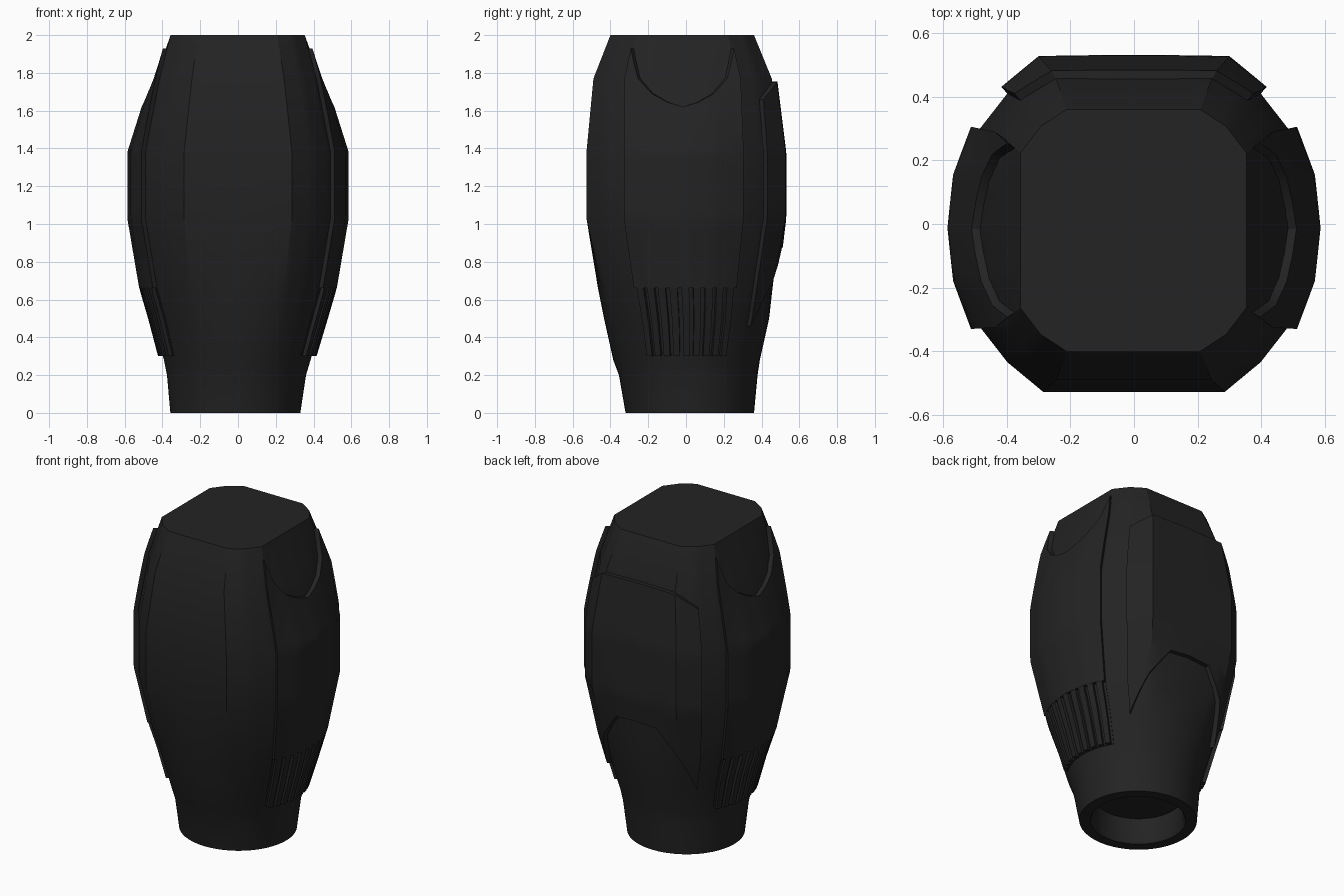
import bpy, bmesh, math
from mathutils import Vector

cube = bpy.data.objects.get("Cube")
if cube:
    bpy.data.objects.remove(cube)

mat = bpy.data.materials.new("matte_black")
mat.use_nodes = True
COLOUR = (0.017, 0.017, 0.017, 1)
mat.diffuse_color = COLOUR
bsdf = mat.node_tree.nodes["Principled BSDF"]
bsdf.inputs["Base Color"].default_value = COLOUR
bsdf.inputs["Roughness"].default_value = 0.6

# Quarter cross-sections, from the side (x axis) round to the back (y axis)
ROUND = [0, 16.5, 32, 47, 61, 90]
BULGE = [(1, 0), (.97, .31), (.875, .59), (.71, .82), (.51, 1), (0, 1)]
BOXY = [(1, 0), (1, .34), (1, .64), (.82, .86), (.59, 1), (0, 1)]

# z, centre x, centre y, half width, half depth, roundness, boxiness
SECTIONS = [
    (0, -.014, .02, .344, .34, 1, 0),
    (.2, -.008, .012, .368, .367, 1, 0),
    (.28, -.004, .003, .388, .388, 1, 0),
    (.5, 0, .003, .45, .437, .8, 0),
    (.66, 0, -.004, .497, .462, .5, 0),
    (1.03, 0, -.012, .56, .515, 0, 0),
    (1.38, 0, -.012, .56, .515, 0, 0),
    (1.77, 0, -.018, .437, .472, 0, .6),
    (2, -.002, -.02, .355, .38, 0, 1),
]
SUB = 4


def interp(points, x):
    """Piecewise linear lookup in a list of (x, value) pairs."""
    for (x0, a), (x1, b) in zip(points, points[1:]):
        if x <= x1:
            return a + (b - a) * (x - x0) / (x1 - x0)
    return points[-1][1]


def surface(u, z, offset=0):
    """Body surface; u runs 0-20 round: left side 0, back 5, right 10, front 15."""
    _, cx, cy, hx, hy, rnd, box = [
        interp([(s[0], s[k]) for s in SECTIONS], z) for k in range(7)]
    u %= 20
    quarter, q = int(u // 5), u % 5
    if quarter % 2:
        q = 5 - q
    i = min(int(q), 4)
    f = q - i
    angle = math.radians(ROUND[i] + (ROUND[i + 1] - ROUND[i]) * f)
    mix = lambda shape: Vector(shape[i]).lerp(Vector(shape[i + 1]), f)
    p = mix(BULGE).lerp(mix(BOXY), box)
    p = p.lerp(Vector((math.cos(angle), math.sin(angle))), rnd)
    sx = -1 if quarter in (1, 2) else 1
    sy = -1 if quarter in (2, 3) else 1
    p = Vector((p.x * hx * sx, p.y * hy * sy))
    p += p.normalized() * offset
    return Vector((p.x + cx, p.y + cy, z))


def loft(name, rings, cap=False):
    """Skin closed rings of points into one mesh object."""
    bm = bmesh.new()
    loops = [[bm.verts.new(p) for p in ring] for ring in rings]
    for a, b in zip(loops, loops[1:]):
        for i in range(len(a)):
            j = (i + 1) % len(a)
            bm.faces.new((a[i], a[j], b[j], b[i]))
    if cap:
        bm.faces.new(loops[0])
        bm.faces.new(loops[-1])
    bmesh.ops.remove_doubles(bm, verts=bm.verts, dist=1e-5)
    bmesh.ops.recalc_face_normals(bm, faces=bm.faces)
    mesh = bpy.data.meshes.new(name)
    bm.to_mesh(mesh)
    bm.free()
    mesh.materials.append(mat)
    ob = bpy.data.objects.new(name, mesh)
    bpy.context.collection.objects.link(ob)
    bpy.ops.object.select_all(action='DESELECT')
    ob.select_set(True)
    bpy.context.view_layer.objects.active = ob
    bpy.ops.object.shade_smooth_by_angle(angle=math.radians(30))
    return ob


def panel(name, mid, half, low, high, thick, cols=16, rows=32):
    """Raised plate following the body; low and high give z by distance from mid."""
    us = [mid - half + 2 * half * c / cols for c in range(cols + 1)]
    rings = []
    for r in range(-1, rows + 2):
        t = min(max(r, 0), rows) / rows
        outer = thick if 0 <= r <= rows else -.01
        ring = []
        for u_list, off in ((us, outer), (us[::-1], -.01)):
            for u in u_list:
                d = abs(u - mid)
                lo, hi = interp(low, d), interp(high, d)
                ring.append(surface(u, lo + (hi - lo) * t, off))
        rings.append(ring)
    return loft(name, rings)


def flat(z):
    return [(0, z), (5, z)]


# Body with a round recess in its base
around = [k / SUB for k in range(20 * SUB)]
rings = []
for scale, z in ((.76, .16), (.78, .02), (.81, 0)):
    rings.append([(p.x * scale - .003, p.y * scale + .004, z)
                  for p in (surface(u, 0) for u in around)])
rings += [[surface(u, s[0]) for u in around] for s in SECTIONS]
loft("body", rings, cap=True)

# Side panels with a notched top, and a ribbed grille below each
NOTCH = [(0, 1.62), (.5, 1.645), (1, 1.69), (1.5, 1.77), (2, 1.93)]
RIBS = 9
for side, mid in (("left", 0), ("right", 10)):
    panel(side + "_side_panel", mid, 2, flat(.66), NOTCH, .026)
    panel(side + "_grille_back", mid, 2, flat(.3), flat(.66), .004, rows=8)
    for k in range(RIBS):
        u = mid + (k - (RIBS - 1) / 2) * .435
        panel(f"{side}_grille_rib_{k + 1}", u, .14, flat(.3), flat(.67),
              .026, cols=2, rows=8)

# Back plate with an arched lower edge
ARCH = [(0, .88), (.5, .87), (1, .7), (1.5, .58), (2, .46)]
BROW = [(0, 1.755), (1, 1.75), (2, 1.66)]
panel("back_plate", 5, 2, ARCH, BROW, .028)
